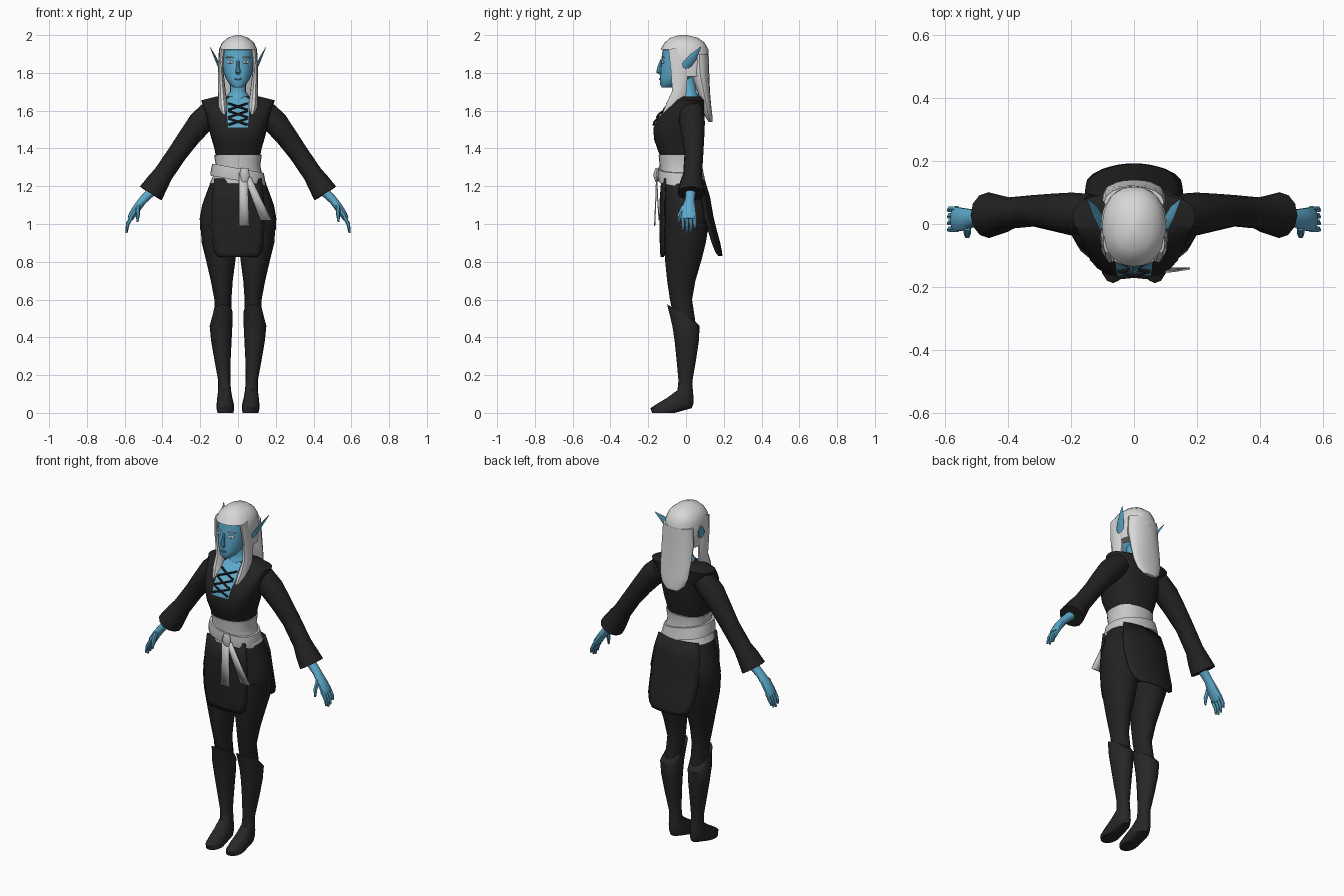
import bpy, bmesh, math
from mathutils import Vector


def material(name, rgb):
    m = bpy.data.materials.new(name)
    m.diffuse_color = (*rgb, 1)
    return m


CLOTH = material("black cloth", (0.016, 0.016, 0.016))
BOOT = material("dark leather", (0.020, 0.020, 0.020))
SKIN = material("blue skin", (0.11, 0.40, 0.60))
LIPS = material("deep blue", (0.06, 0.22, 0.36))
HAIR = material("silver hair", (0.68, 0.68, 0.69))
SASH = material("pale grey sash", (0.58, 0.58, 0.58))
EYE = material("eye white", (0.80, 0.85, 0.88))


def finish(name, bm, mats, angle=40):
    bmesh.ops.recalc_face_normals(bm, faces=bm.faces)
    me = bpy.data.meshes.new(name)
    bm.to_mesh(me)
    bm.free()
    ob = bpy.data.objects.new(name, me)
    bpy.context.collection.objects.link(ob)
    for m in mats:
        me.materials.append(m)
    bpy.ops.object.select_all(action='DESELECT')
    ob.select_set(True)
    bpy.context.view_layer.objects.active = ob
    bpy.ops.object.shade_smooth_by_angle(angle=math.radians(angle))
    return ob


def loft(name, rings, mats, n=12, p=2.0, flat=False, edit=None):
    """Skin rings (x, y, z, half width, half depth) along a path."""
    bm = bmesh.new()
    c = [Vector(r[:3]) for r in rings]
    loops = []
    for i, r in enumerate(rings):
        t = (c[min(i + 1, len(c) - 1)] - c[max(i - 1, 0)]).normalized()
        if flat:
            t = Vector((0, 0, 1))
        v = (Vector((0, 1, 0)) - t * t.y).normalized()
        u = v.cross(t)
        loop = []
        for k in range(n):
            a = 2 * math.pi * k / n
            s, q = math.sin(a), math.cos(a)
            s = math.copysign(abs(s) ** (2 / p), s)
            q = math.copysign(abs(q) ** (2 / p), q)
            loop.append(bm.verts.new(c[i] + u * (r[3] * q) + v * (r[4] * s)))
        loops.append(loop)
    for A, B in zip(loops, loops[1:]):
        for k in range(n):
            bm.faces.new((A[k], A[(k + 1) % n], B[(k + 1) % n], B[k]))
    bm.faces.new(loops[0])
    bm.faces.new(loops[-1])
    if edit:
        edit(bm)
    return finish(name, bm, mats)


def stack(name, rows, mats, n=16, p=2.0, edit=None):
    """Loft of level slices (z, centre x, half width, front y, back y)."""
    rings = [(x, (f + b) / 2, z, w, (b - f) / 2) for z, x, w, f, b in rows]
    return loft(name, rings, mats, n, p, True, edit)


def sheet(name, rows, mat, curve=0.0, n=8, thick=0.006):
    """Hanging cloth from rows (x, y, z, half width), bowed in y."""
    bm = bmesh.new()
    grid = []
    for x, y, z, w in rows:
        us = [w * (2 * k / n - 1) for k in range(n + 1)]
        grid.append([bm.verts.new((x + u, y + curve * u * u, z)) for u in us])
    for A, B in zip(grid, grid[1:]):
        for k in range(n):
            bm.faces.new((A[k], A[k + 1], B[k + 1], B[k]))
    ob = finish(name, bm, [mat])
    mod = ob.modifiers.new("thickness", 'SOLIDIFY')
    mod.thickness = thick
    mod.offset = 0
    return ob


def pebble(name, loc, size, mat, rot=0.0):
    bpy.ops.mesh.primitive_uv_sphere_add(segments=12, ring_count=6, location=loc, rotation=(0, 0, rot))
    ob = bpy.context.object
    ob.name = name
    ob.scale = size
    ob.data.materials.append(mat)
    bpy.ops.object.shade_smooth()


# Bodice with an open neckline coloured as skin
def neckline(bm):
    for f in bm.faces:
        m = f.calc_center_median()
        if len(f.verts) == 4 and m.y < -0.02 and abs(m.x) < 0.045 and m.z > 1.51:
            f.material_index = 1


stack("bodice", [(1.35, 0, .116, -.135, .065), (1.40, 0, .125, -.152, .075), (1.45, 0, .14, -.17, .085),
                 (1.51, 0, .155, -.172, .09), (1.56, 0, .165, -.15, .095), (1.61, 0, .18, -.105, .10),
                 (1.655, 0, .195, -.055, .10), (1.675, 0, .115, -.035, .085)],
      [CLOTH, SKIN], 24, 2.5, neckline)

# Crossed laces on the neckline
for z, y, dy in ((1.525, -.171, .022), (1.565, -.153, .034), (1.605, -.117, .037)):
    for s in (1, -1):
        loft("lace", [(-.05 * s, y, z, .006, .006), (0, y + dy / 2 - .006, z + .017, .006, .006),
                      (.05 * s, y + dy, z + .034, .006, .006)], [CLOTH], 6)

# Neck and head
stack("neck", [(1.62, 0, .075, -.06, .07), (1.685, 0, .055, -.04, .065), (1.70, 0, .042, -.035, .055),
               (1.78, 0, .042, -.05, .05)], [SKIN])
stack("head", [(1.722, 0, .022, -.128, -.08), (1.74, 0, .045, -.138, -.03), (1.77, 0, .064, -.138, .03),
               (1.80, 0, .076, -.136, .06), (1.86, 0, .086, -.132, .08), (1.92, 0, .086, -.124, .09),
               (1.95, 0, .06, -.09, .07)], [SKIN], 20, 2.2)
loft("nose", [(0, -.130, 1.87, .006, .006), (0, -.140, 1.83, .009, .011), (0, -.144, 1.805, .014, .014),
              (0, -.136, 1.795, .010, .006)], [SKIN], 8)
pebble("lips", (0, -.137, 1.768), (.02, .005, .006), LIPS)
for s in (1, -1):
    pebble("eye", (.042 * s, -.124, 1.857), (.020, .005, .008), EYE, .35 * s)
    pebble("iris", (.042 * s, -.127, 1.857), (.006, .004, .006), SKIN, .35 * s)
    pebble("eyebrow", (.044 * s, -.122, 1.882), (.024, .005, .004), HAIR, .35 * s)
    # Pointed ear
    loft("ear", [(.088 * s, -.012, 1.81, .008, .010), (.104 * s, .005, 1.845, .008, .026),
                 (.122 * s, .038, 1.885, .006, .022), (.148 * s, .078, 1.937, .001, .002)], [SKIN], 8)


# Hair: cap cut away at the face, back fall and two front locks
def face_opening(bm):
    cut = [f for f in bm.faces if f.calc_center_median().y < -.05 and f.calc_center_median().z < 1.92]
    bmesh.ops.delete(bm, geom=cut, context='FACES')


stack("hair_cap", [(1.78, 0, .098, -.10, .12), (1.86, 0, .104, -.12, .122), (1.925, 0, .101, -.135, .118),
                   (1.96, 0, .085, -.113, .098), (1.985, 0, .055, -.085, .065), (2.0, 0, .012, -.035, .005)],
      [HAIR], 24, 2.2, face_opening)
stack("hair_back", [(1.90, 0, .095, .02, .12), (1.80, 0, .10, .025, .123), (1.70, 0, .098, .06, .127),
                    (1.62, 0, .092, .085, .134), (1.57, 0, .075, .10, .14), (1.54, 0, .04, .12, .14)], [HAIR], 16)
for s in (1, -1):
    loft("hair_lock", [(.082 * s, -.06, 1.93, .016, .035), (.092 * s, -.035, 1.82, .014, .048),
                       (.086 * s, -.035, 1.70, .021, .04), (.080 * s, -.065, 1.62, .026, .045),
                       (.072 * s, -.095, 1.575, .018, .035), (.064 * s, -.115, 1.55, .006, .012)], [HAIR], 10)

# Sleeves with flared cuffs, and hands
for s in (1, -1):
    loft("sleeve", [(x * s, y, z, a, b) for x, y, z, a, b in (
        (.13, .03, 1.60, .065, .065), (.20, .032, 1.535, .066, .068), (.255, .037, 1.465, .058, .060),
        (.32, .042, 1.375, .052, .050), (.395, .035, 1.265, .052, .050), (.425, .03, 1.22, .060, .062),
        (.462, .028, 1.162, .068, .073))], [CLOTH], 12)
    loft("hand", [(x * s, y, z, a, b) for x, y, z, a, b in (
        (.45, .025, 1.18, .026, .028), (.505, .02, 1.125, .022, .026), (.535, .015, 1.085, .022, .036),
        (.562, .015, 1.045, .019, .040), (.572, .015, 1.025, .014, .036))], [SKIN], 10)
    for k in range(4):
        y = -.016 + .021 * k
        drop = (.0, -.012, -.006, .012)[k]
        loft("finger", [(.562 * s, y, 1.04, .011, .011), (.584 * s, y, 1.0, .010, .010),
                        (.590 * s, y - .003, .965 + drop, .005, .006)], [SKIN], 6)
    loft("thumb", [(.53 * s, -.01, 1.095, .012, .014), (.530 * s, -.034, 1.05, .011, .012),
                   (.532 * s, -.038, 1.01, .005, .006)], [SKIN], 6)

# Hips and trouser legs
stack("hips", [(1.24, 0, .138, -.12, .085), (1.17, 0, .165, -.122, .105), (1.10, 0, .19, -.124, .125),
               (1.03, 0, .203, -.124, .13), (.97, 0, .20, -.122, .122), (.93, 0, .18, -.11, .10)], [CLOTH], 24, 2.4)
for s in (1, -1):
    stack("trouser_leg", [(1.0, .102 * s, .097, -.12, .12), (.90, .10 * s, .092, -.115, .105),
                          (.82, .092 * s, .080, -.112, .085), (.70, .086 * s, .058, -.10, .05),
                          (.60, .080 * s, .045, -.085, .032), (.48, .082 * s, .045, -.06, .05)], [CLOTH], 16)

    # Boot with a cuff rising to the front, and foot
    def slope(bm):
        for v in bm.verts:
            if v.co.z > .53:
                v.co.z -= (v.co.y + .10) * .6
    stack("boot", [(.575, .080 * s, .051, -.10, .045), (.46, .090 * s, .060, -.072, .072),
                   (.38, .088 * s, .054, -.06, .068), (.28, .082 * s, .043, -.05, .053),
                   (.17, .073 * s, .032, -.040, .034), (.12, .071 * s, .034, -.045, .036),
                   (.08, .070 * s, .040, -.10, .040), (.05, .068 * s, .045, -.15, .040),
                   (.025, .067 * s, .047, -.188, .030), (.0, .066 * s, .042, -.18, -.06)], [BOOT], 16, 2.1, slope)

# Front and back skirt panels
sheet("front_panel", [(0, -.128, 1.24, .125), (0, -.137, 1.12, .138), (0, -.138, 1.0, .14),
                      (0, -.136, .90, .135), (0, -.134, .85, .125), (0, -.132, .825, .10)], CLOTH, 1.3)
sheet("back_panel", [(0, .098, 1.23, .13), (0, .125, 1.14, .15), (0, .142, 1.04, .155), (0, .162, .96, .152),
                     (0, .178, .90, .148), (0, .187, .855, .13), (0, .19, .832, .10)], CLOTH, -1.8)

# Waist sash, slanted wrap, knot and tails
stack("sash", [(1.365, 0, .126, -.145, .078), (1.31, 0, .118, -.140, .073), (1.27, 0, .126, -.138, .082),
               (1.215, 0, .150, -.135, .10)], [SASH], 24, 2.3)


def slant(bm):
    for v in bm.verts:
        v.co.z -= .18 * v.co.x


stack("sash_wrap", [(1.295, 0, .136, -.148, .088), (1.265, 0, .143, -.150, .094), (1.23, 0, .147, -.146, .102)],
      [SASH], 24, 2.3, slant)
loft("sash_knot", [(.035, -.152, 1.295, .020, .010), (.035, -.158, 1.26, .026, .016), (.035, -.152, 1.225, .020, .010)],
     [SASH], 8)
sheet("straight_tail", [(.027, -.155, 1.27, .022), (.030, -.160, 1.13, .025), (.032, -.166, .99, .028)], SASH, 0, 2)
sheet("slanted_tail", [(.050, -.155, 1.25, .018), (.10, -.150, 1.13, .024), (.148, -.142, 1.02, .030)], SASH, 0, 2)
